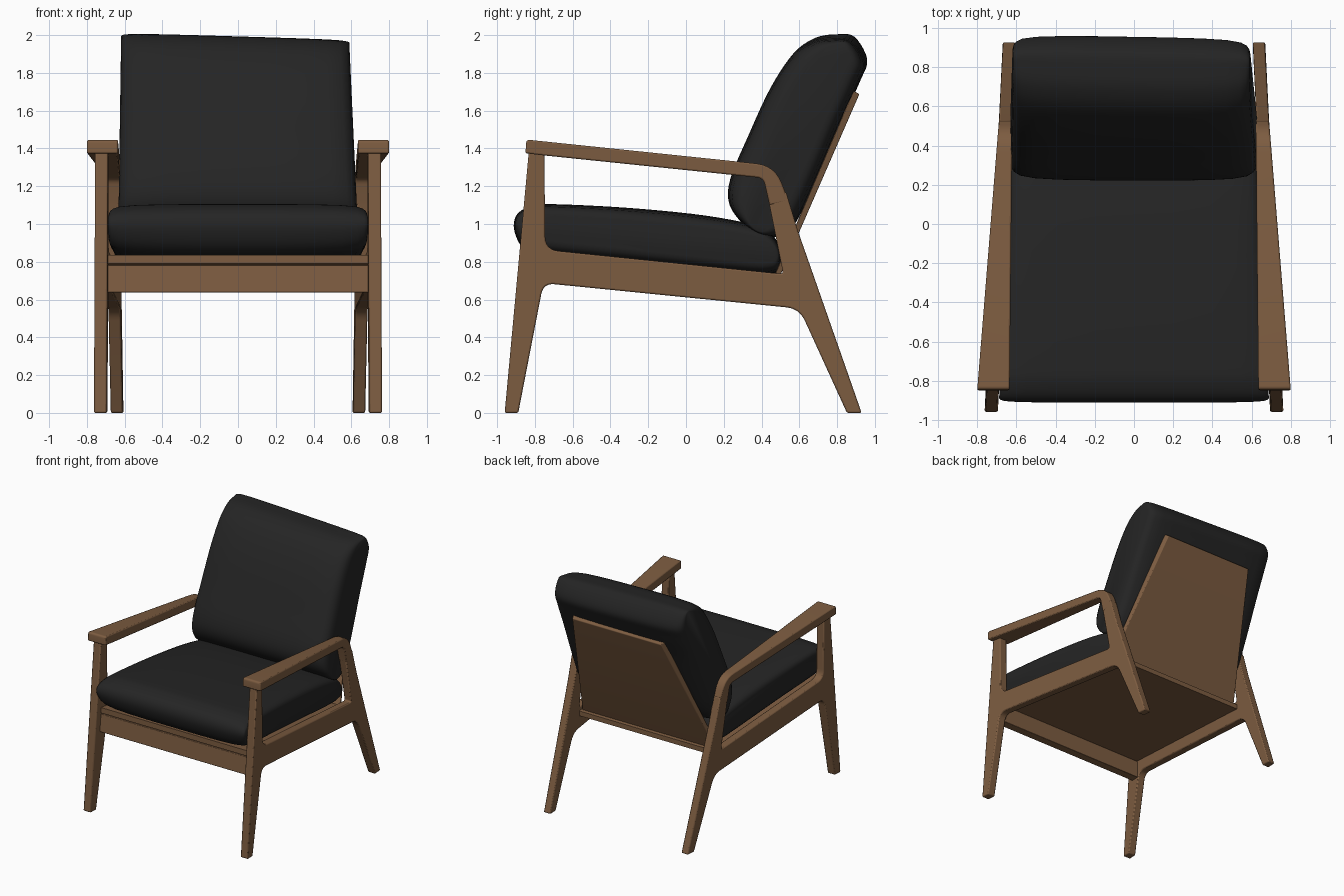
import bpy, bmesh, math
from mathutils import Vector

if "Cube" in bpy.data.objects:
    bpy.data.objects.remove(bpy.data.objects["Cube"])


def material(name, rgb):
    m = bpy.data.materials.new(name)
    m.diffuse_color = (*rgb, 1)
    m.use_nodes = True
    m.node_tree.nodes["Principled BSDF"].inputs["Base Color"].default_value = m.diffuse_color
    return m


WOOD = material("walnut wood", (0.205, 0.108, 0.052))
FABRIC = material("black fabric", (0.018, 0.018, 0.018))


def finish(bm, name, mat, mirror=False, bevel=0.0, angle=35):
    bmesh.ops.recalc_face_normals(bm, faces=bm.faces)
    me = bpy.data.meshes.new(name)
    bm.to_mesh(me)
    bm.free()
    me.materials.append(mat)
    ob = bpy.data.objects.new(name, me)
    bpy.context.collection.objects.link(ob)
    bpy.ops.object.select_all(action='DESELECT')
    ob.select_set(True)
    bpy.context.view_layer.objects.active = ob
    bpy.ops.object.shade_smooth_by_angle(angle=math.radians(angle))
    if bevel:
        b = ob.modifiers.new("soft edges", 'BEVEL')
        b.width, b.segments, b.limit_method = bevel, 2, 'ANGLE'
        b.angle_limit = math.radians(40)
    if mirror:
        ob.modifiers.new("mirror", 'MIRROR')
    return ob


def fillet(points, steps=6):
    """Round the corners of a (y, z, radius) polygon."""
    out = []
    for i, (y, z, r) in enumerate(points):
        p = Vector((y, z))
        if not r:
            out.append(p)
            continue
        a = Vector(points[i - 1][:2]) - p
        b = Vector(points[(i + 1) % len(points)][:2]) - p
        a, b = p + a.normalized() * r, p + b.normalized() * r
        for k in range(steps + 1):
            t = k / steps
            out.append(a * (1 - t) ** 2 + p * 2 * t * (1 - t) + b * t * t)
    return out


def prism(name, points, x_in, x_out, **kw):
    """Side profile spanned between two x positions that vary with y."""
    bm = bmesh.new()
    prof = fillet(points)
    rings = [[bm.verts.new((f(p.x), p.x, p.y)) for p in prof] for f in (x_in, x_out)]
    bm.faces.new(rings[0])
    bm.faces.new(rings[1])
    for i in range(len(prof)):
        bm.faces.new((rings[0][i - 1], rings[0][i], rings[1][i], rings[1][i - 1]))
    return finish(bm, name, WOOD, **kw)


def line(y0, x0, y1, x1):
    return lambda y: x0 + (x1 - x0) * (y - y0) / (y1 - y0)


inner = line(-0.96, 0.695, 0.93, 0.606)
outer = line(-0.96, 0.763, 0.93, 0.67)

# Side frames: front leg, seat rail and rear leg in one piece
prism("side_frame", [
    (-0.96, 0, 0), (-0.888, 0, 0), (-0.755, 0.687, 0.06), (0.60, 0.552, 0.07),
    (0.852, 0, 0), (0.93, 0, 0), (0.592, 0.965, 0), (0.53, 1.17, 0),
    (0.432, 1.15, 0), (0.515, 0.735, 0.02), (-0.745, 0.864, 0.07),
    (-0.75, 1.385, 0), (-0.832, 1.385, 0)], inner, outer, mirror=True, bevel=0.008)

# Armrests: wide at the front, narrowing and bending down into the rear post
prism("armrest", [
    (-0.85, 1.375, 0.01), (-0.845, 1.447, 0.02), (0.47, 1.31, 0.1),
    (0.545, 1.12, 0), (0.442, 1.10, 0), (0.41, 1.243, 0.035), (-0.78, 1.366, 0)],
    line(-0.84, 0.635, 0.5, 0.622), line(-0.84, 0.80, 0.5, 0.692),
    mirror=True, bevel=0.008)


def cross(name, points, half, **kw):
    return prism(name, points, lambda y: -half(y), half, **kw)


# Front crossrail, seat panel and tapered back panel
cross("front_rail", [(-0.845, 0.637, 0), (-0.775, 0.637, 0), (-0.775, 0.782, 0),
                     (-0.83, 0.782, 0)], lambda y: inner(y) + 0.01, bevel=0.004)
cross("seat_panel", [(-0.83, 0.79, 0), (0.52, 0.665, 0), (0.52, 0.705, 0),
                     (-0.83, 0.835, 0)], lambda y: inner(y) + 0.01)
cross("back_panel", [(0.452, 0.69, 0), (0.483, 0.69, 0), (0.918, 1.688, 0.01),
                     (0.885, 1.705, 0.01)], line(0.47, 0.625, 0.91, 0.415), bevel=0.004)


def smooth_loop(pts, steps=5):
    """Closed Catmull-Rom curve through the points."""
    pts = [Vector(p) for p in pts]
    n, out = len(pts), []
    for i in range(n):
        a, b, c, d = (pts[(i + k) % n] for k in (-1, 0, 1, 2))
        for k in range(steps):
            t = k / steps
            out.append(0.5 * (2 * b + (c - a) * t + (2 * a - 5 * b + 4 * c - d) * t * t
                              + (3 * b - a - 3 * c + d) * t ** 3))
    return out


def cushion(name, pts, centre, axis, half, warp):
    """Side profile lofted across x, thinning towards both ends."""
    prof = smooth_loop(pts)
    c, u = Vector(centre), Vector(axis).normalized()
    ends = [(1.0, 0.52), (0.992, 0.66), (0.97, 0.78), (0.92, 0.88),
            (0.8, 0.95), (0.6, 0.985), (0.3, 1.0)]
    stations = [(-t, s) for t, s in ends] + [(0, 1.0)] + ends[::-1]
    bm, rings = bmesh.new(), []
    for t, s in stations:
        ring = []
        for p in prof:
            along = u * (p - c).dot(u)
            q = c + along * (1 - 0.06 * (1 - s)) + (p - c - along) * s
            ring.append(bm.verts.new(warp(t * half(q.x, q.y), q.x, q.y)))
        rings.append(ring)
    for r0, r1 in zip(rings, rings[1:]):
        for i in range(len(prof)):
            bm.faces.new((r0[i - 1], r0[i], r1[i], r1[i - 1]))
    bm.faces.new(rings[0])
    bm.faces.new(rings[-1])
    return finish(bm, name, FABRIC, angle=50)


# Seat cushion, following the taper of the side frames
cushion("seat_cushion", [
    (-0.91, 0.97), (-0.895, 1.05), (-0.82, 1.095), (-0.70, 1.105), (-0.30, 1.085),
    (0.10, 1.045), (0.38, 0.99), (0.46, 0.94), (0.50, 0.86), (0.495, 0.77),
    (0.45, 0.735), (0.30, 0.735), (-0.30, 0.795), (-0.75, 0.835), (-0.86, 0.87)],
    (-0.2, 0.935), (1, -0.11), lambda y, z: inner(y) - 0.003,
    lambda x, y, z: (x, y, z))

# Back cushion, leaning on the back panel with a slightly sagging right side
cushion("back_cushion", [
    (0.232, 1.10), (0.235, 1.24), (0.33, 1.47), (0.45, 1.73), (0.57, 1.91),
    (0.68, 1.985), (0.79, 2.0), (0.885, 1.985), (0.955, 1.87), (0.92, 1.76),
    (0.82, 1.54), (0.71, 1.28), (0.60, 1.04), (0.53, 0.955), (0.43, 0.93), (0.32, 0.985)],
    (0.585, 1.45), (0.42, 0.9), lambda y, z: 0.635 - 0.03 * (z - 0.95),
    lambda x, y, z: (x - 0.015 * (z - 1), y - 0.02 * x * (z - 1),
                     z - 0.03 * (x + 0.25) * max(0, z - 1)))
